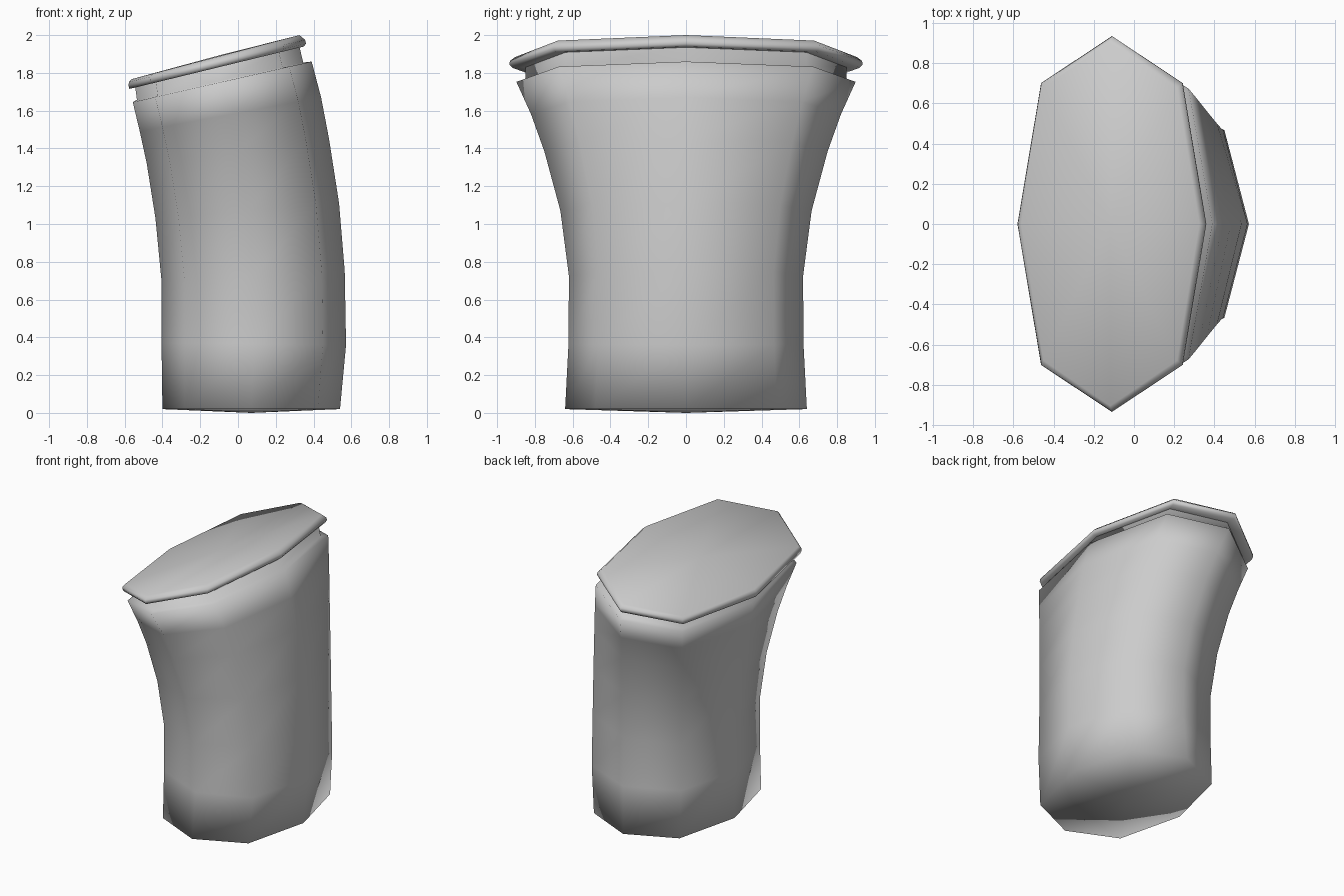
import bpy, bmesh

if "Cube" in bpy.data.objects:
    bpy.data.objects.remove(bpy.data.objects["Cube"])

# Eight-sided cross-section: unit octagon with full points on the axes
OCT = [(1, 0), (.75, .75), (0, 1), (-.75, .75),
       (-1, 0), (-.75, -.75), (0, -1), (.75, -.75)]


def loft(name, rings, start=None, end=None):
    """Skin tilted rings given as (left x, left z, right x, right z, half depth)."""
    bm = bmesh.new()
    loops = []
    for lx, lz, rx, rz, d in rings:
        cx, cz, hx, hz = (lx + rx) / 2, (lz + rz) / 2, (rx - lx) / 2, (rz - lz) / 2
        loops.append([bm.verts.new((cx + hx * u, d * v, cz + hz * u)) for u, v in OCT])
    for a, b in zip(loops, loops[1:]):
        for i in range(8):
            j = (i + 1) % 8
            bm.faces.new((a[i], a[j], b[j], b[i]))
    for loop, tip in ((loops[0], start), (loops[-1], end)):
        if tip is None:
            bm.faces.new(loop)
        else:
            c = bm.verts.new(tip)
            for i in range(8):
                bm.faces.new((loop[i], loop[(i + 1) % 8], c))
    bmesh.ops.recalc_face_normals(bm, faces=bm.faces)
    for f in bm.faces:
        f.smooth = True
    me = bpy.data.meshes.new(name)
    bm.to_mesh(me)
    bm.free()
    ob = bpy.data.objects.new(name, me)
    bpy.context.collection.objects.link(ob)
    return ob


# Bent, flaring body ending in a recessed neck
loft("body", [
    (-.40, .02, .54, .02, .64),
    (-.405, .37, .572, .36, .622),
    (-.405, .70, .565, .75, .62),
    (-.437, 1.03, .535, 1.11, .665),
    (-.483, 1.32, .482, 1.45, .75),
    (-.52, 1.49, .44, 1.67, .82),
    (-.557, 1.645, .39, 1.86, .898),
    (-.535, 1.658, .345, 1.855, .85),
    (-.545, 1.73, .325, 1.94, .85),
], start=(.07, 0, 0))

# Lid with a rounded rim
loft("lid", [
    (-.54, 1.725, .325, 1.935, .84),
    (-.575, 1.715, .35, 1.94, .92),
    (-.58, 1.735, .36, 1.955, .935),
    (-.577, 1.752, .355, 1.975, .932),
    (-.562, 1.767, .325, 2.0, .905),
], end=(-.118, 0, 1.888))
